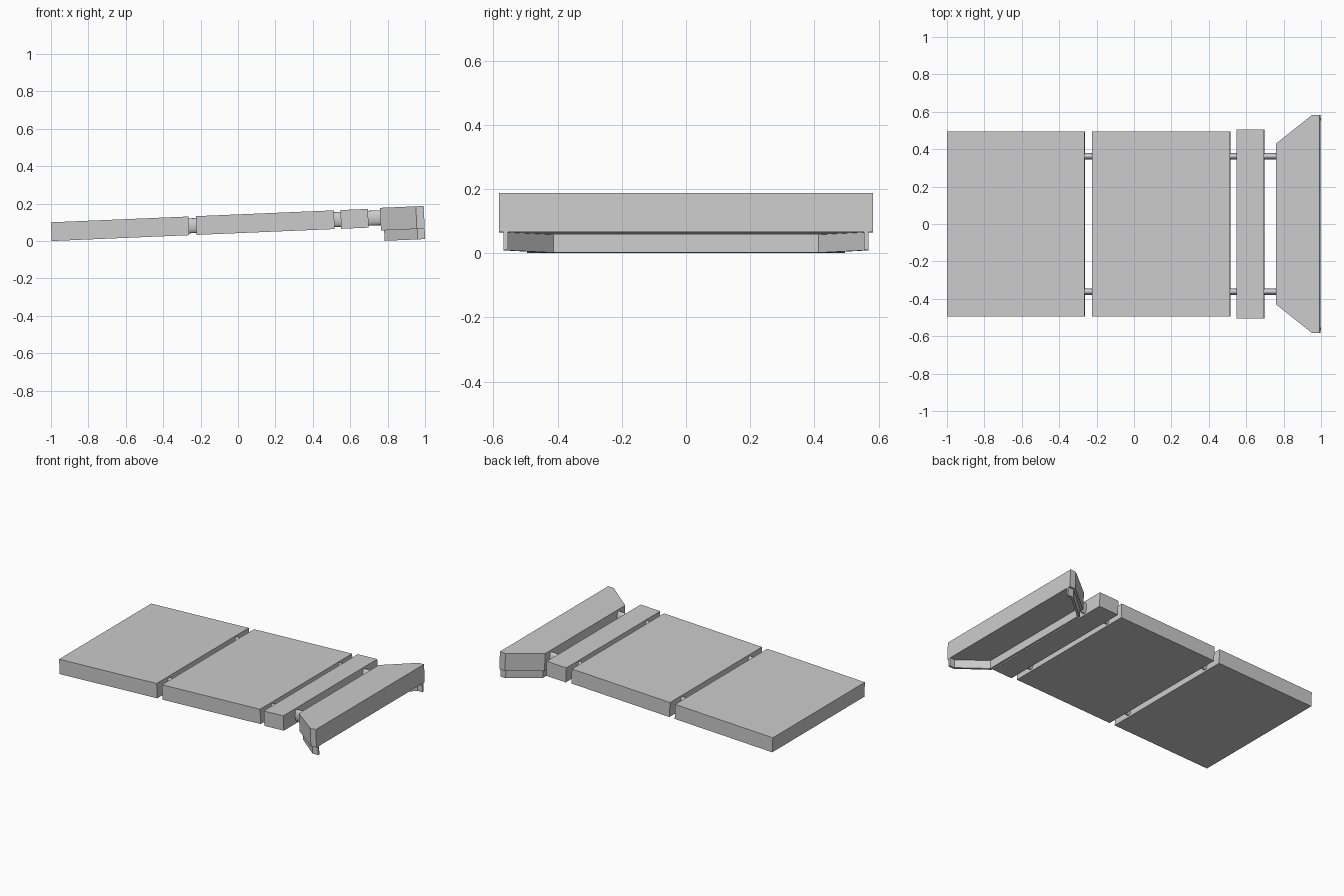
import bpy, bmesh, math
from mathutils import Matrix

cube = bpy.data.objects.get("Cube")
if cube:
    bpy.data.objects.remove(cube, do_unlink=True)

grey = bpy.data.materials.new("light_grey")
grey.use_nodes = True
colour = (0.6, 0.6, 0.6, 1)
grey.diffuse_color = colour
grey.node_tree.nodes["Principled BSDF"].inputs["Base Color"].default_value = colour

# The whole assembly leans up towards +x
pivot = Matrix.Translation((-0.998, 0, 0.05))
TILT = pivot @ Matrix.Rotation(math.radians(-2.42), 4, 'Y') @ pivot.inverted()


def finish(name, bm):
    bmesh.ops.recalc_face_normals(bm, faces=bm.faces)
    bm.transform(TILT)
    mesh = bpy.data.meshes.new(name)
    bm.to_mesh(mesh)
    bm.free()
    mesh.materials.append(grey)
    obj = bpy.data.objects.new(name, mesh)
    bpy.context.collection.objects.link(obj)
    return obj


def prism(name, outline, z0, z1):
    """Extrude a flat outline from z0 up to z1."""
    bm = bmesh.new()
    base = bm.faces.new([bm.verts.new((x, y, z0)) for x, y in outline])
    new = bmesh.ops.extrude_face_region(bm, geom=[base])["geom"]
    verts = [v for v in new if isinstance(v, bmesh.types.BMVert)]
    bmesh.ops.translate(bm, verts=verts, vec=(0, 0, z1 - z0))
    return finish(name, bm)


def mirrored(half):
    """Close a +y half outline with its mirror image."""
    return half + [(x, -y) for x, y in reversed(half)]


# Flat slabs
for name, x0, x1, y in (("end_panel", -0.998, -0.263, 0.495),
                        ("middle_panel", -0.223, 0.516, 0.495),
                        ("narrow_panel", 0.551, 0.698, 0.505)):
    prism(name, mirrored([(x0, y), (x1, y)]), 0, 0.1)

# Flared head block
prism("head_block", mirrored([(0.763, 0.43), (0.955, 0.582), (0.997, 0.582)]),
      -0.018, 0.103)

# Thin skirt under the head, open towards +x
outer = [(0.997, 0.568), (0.957, 0.568), (0.78, 0.42)]
inner = [(0.997, 0.554), (0.962, 0.554), (0.795, 0.412)]
skirt = mirrored(outer) + list(reversed(mirrored(inner)))
prism("head_skirt", skirt, -0.074, -0.016)

# Oval rails joining the slabs
for name, y in (("left_rail", 0.362), ("right_rail", -0.362)):
    bm = bmesh.new()
    bmesh.ops.create_cone(bm, cap_ends=True, segments=16,
                          radius1=1, radius2=1, depth=1)
    place = (Matrix.Translation((0.25, y, 0.05))
             @ Matrix.Diagonal((1.2, 0.018, 0.04, 1))
             @ Matrix.Rotation(math.radians(90), 4, 'Y'))
    bm.transform(place)
    rail = finish(name, bm)
    for poly in rail.data.polygons:
        poly.use_smooth = len(poly.vertices) == 4
